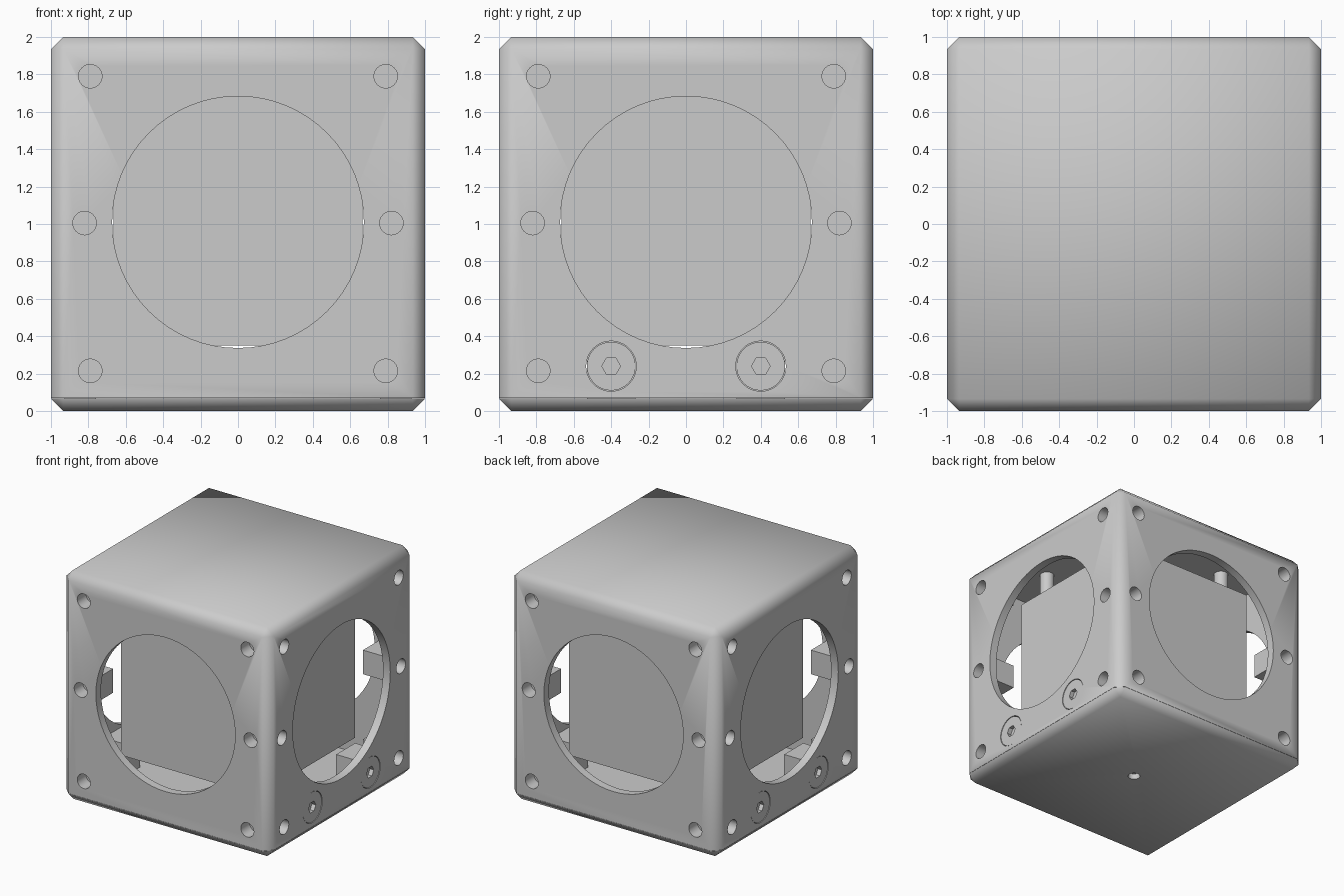
import bpy, bmesh, math
from mathutils import Matrix, Vector

if "Cube" in bpy.data.objects:
    bpy.data.objects.remove(bpy.data.objects["Cube"])


def new_obj(name, bm):
    bmesh.ops.recalc_face_normals(bm, faces=bm.faces)
    me = bpy.data.meshes.new(name)
    bm.to_mesh(me)
    bm.free()
    ob = bpy.data.objects.new(name, me)
    bpy.context.collection.objects.link(ob)
    return ob


def add_box(bm, lo, hi):
    lo, hi = Vector(lo), Vector(hi)
    size = hi - lo
    m = Matrix.Translation((lo + hi) / 2) @ Matrix.Diagonal((*size, 1))
    return bmesh.ops.create_cube(bm, size=1, matrix=m)["verts"]


def add_cyl(bm, r, depth, centre, axis, seg=32):
    rot = Vector((0, 0, 1)).rotation_difference(Vector(axis)).to_matrix().to_4x4()
    bmesh.ops.create_cone(bm, cap_ends=True, segments=seg, radius1=r, radius2=r,
                          depth=depth, matrix=Matrix.Translation(centre) @ rot)


def chamfer(bm, skip_z, amount):
    # bevel every edge except those lying in the plane z = skip_z
    edges = [e for e in bm.edges if any(abs(v.co.z - skip_z) > 1e-4 for v in e.verts)]
    bmesh.ops.bevel(bm, geom=edges, offset=amount, segments=1, affect='EDGES', profile=0.5)


def boolean(ob, tool, op):
    bpy.context.view_layer.objects.active = ob
    mod = ob.modifiers.new("cut", 'BOOLEAN')
    mod.operation, mod.object, mod.solver = op, tool, 'EXACT'
    bpy.ops.object.modifier_apply(modifier=mod.name)
    bpy.data.objects.remove(tool)


def smooth(ob, deg):
    bpy.ops.object.select_all(action='DESELECT')
    ob.select_set(True)
    bpy.context.view_layer.objects.active = ob
    bpy.ops.object.shade_smooth_by_angle(angle=math.radians(deg))


SIGNS = [(a, b) for a in (-1, 1) for b in (-1, 1)]
CH, SEAM, WIN_Z = 0.065, 0.07, 1.01

# outer housing: chamfered cube, hollow and open below
bm = bmesh.new()
add_box(bm, (-1, -1, SEAM), (1, 1, 2))
chamfer(bm, SEAM, CH)
housing = new_obj("housing", bm)
bm = bmesh.new()
add_box(bm, (-.93, -.93, -.1), (.93, .93, 1.93))
boolean(housing, new_obj("cavity_cutter", bm), 'DIFFERENCE')

# screw posts in the vertical corners
bm = bmesh.new()
for sx, sy in SIGNS:
    for z0, z1 in ((.10, .33), (.90, 1.11), (1.69, 1.95)):
        add_box(bm, [min(sx * .94, sx * .71), min(sy * .94, sy * .71), z0],
                [max(sx * .94, sx * .71), max(sy * .94, sy * .71), z1])
boolean(housing, new_obj("screw_posts", bm), 'UNION')

# round windows through both pairs of walls
for axis in ((1, 0, 0), (0, 1, 0)):
    bm = bmesh.new()
    add_cyl(bm, .673, 3, (0, 0, WIN_Z), axis, 64)
    boolean(housing, new_obj("window_cutter", bm), 'DIFFERENCE')

# blind screw holes on all four walls, bolt seats on the two side walls
bm = bmesh.new()
for s, t in SIGNS:
    for off, z in ((.79, 1.79), (.82, 1.005), (.79, .215)):
        add_cyl(bm, .063, .24, (s, t * off, z), (1, 0, 0), 24)
        add_cyl(bm, .063, .24, (t * off, s, z), (0, 1, 0), 24)
    add_cyl(bm, .134, .3, (s, t * .4, .24), (1, 0, 0), 40)
boolean(housing, new_obj("hole_cutter", bm), 'DIFFERENCE')
smooth(housing, 50)

# base plate with chamfered underside and central mounting hole
bm = bmesh.new()
add_box(bm, (-1, -1, 0), (1, 1, .1))
chamfer(bm, .1, CH)
for v in bm.verts:
    if v.co.z > .09:
        v.co.z = .068
base = new_obj("base_plate", bm)
bm = bmesh.new()
add_cyl(bm, .05, .1, (0, 0, 0), (0, 0, 1), 24)
boolean(base, new_obj("mount_cutter", bm), 'DIFFERENCE')
smooth(base, 50)

# inner block, held by pegs from the ceiling
bm = bmesh.new()
add_box(bm, (-.665, -.665, .35), (.665, .665, 1.69))
new_obj("inner_block", bm)
bm = bmesh.new()
for sx, sy in SIGNS:
    add_cyl(bm, .06, .26, (sx * .55, sy * .47, 1.81), (0, 0, 1), 24)
smooth(new_obj("ceiling_pegs", bm), 40)

# socket bolts with their threaded lugs on the base
bm_bolt, bm_sock, bm_lug = bmesh.new(), bmesh.new(), bmesh.new()
for sx, sy in SIGNS:
    add_cyl(bm_bolt, .13, .06, (sx * .967, sy * .4, .24), (1, 0, 0), 40)
    add_cyl(bm_sock, .05, .08, (sx, sy * .4, .24), (1, 0, 0), 6)
    x0, x1 = sorted((sx * .76, sx * .928))
    add_box(bm_lug, (x0, sy * .4 - .13, .06), (x1, sy * .4 + .13, .38))
bolts = new_obj("socket_bolts", bm_bolt)
boolean(bolts, new_obj("socket_cutter", bm_sock), 'DIFFERENCE')
smooth(bolts, 40)
new_obj("bolt_lugs", bm_lug)
